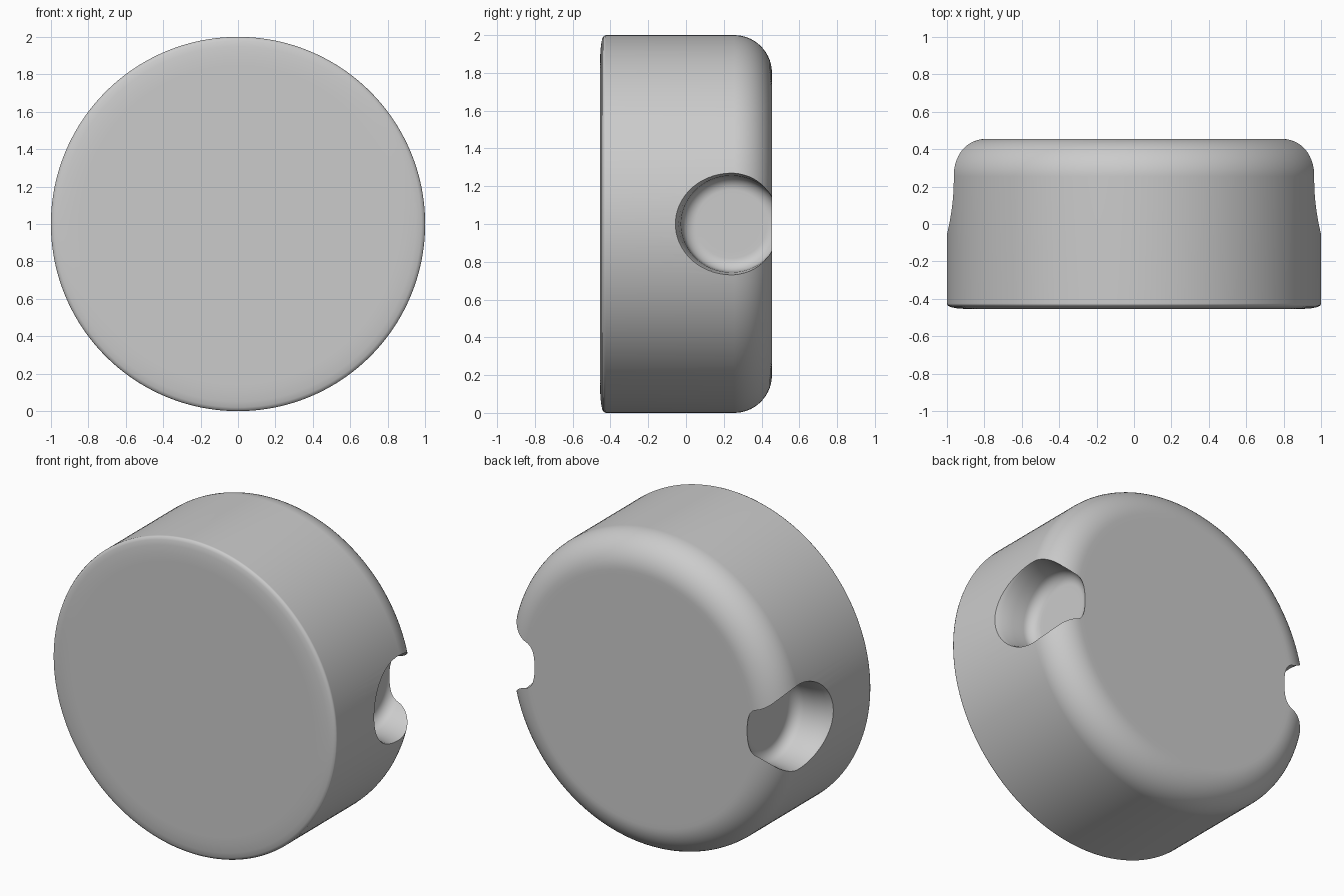
import bpy, bmesh
from math import sin, cos, pi, radians
from mathutils import Matrix

cube = bpy.data.objects.get("Cube")
if cube:
    bpy.data.objects.remove(cube, do_unlink=True)

grey = bpy.data.materials.new("plain_grey")
grey.use_nodes = True
grey.diffuse_color = (0.6, 0.6, 0.6, 1)
for node in grey.node_tree.nodes:
    if node.type == 'BSDF_PRINCIPLED':
        node.inputs["Base Color"].default_value = (0.6, 0.6, 0.6, 1)


def arc(cr, ch, radius, start, end, steps):
    """Points of a circular arc in (radius, height) space, angles in degrees."""
    angles = [radians(start + (end - start) * i / steps) for i in range(steps + 1)]
    return [(cr + radius * cos(a), ch + radius * sin(a)) for a in angles]


def lathe(name, profile, segments, matrix):
    """Turn an open profile about local z, close both ends and place it."""
    bm = bmesh.new()
    rings = [[bm.verts.new((r * cos(2 * pi * i / segments),
                            r * sin(2 * pi * i / segments), h))
              for i in range(segments)] for r, h in profile]
    for low, high in zip(rings, rings[1:]):
        for i in range(segments):
            j = (i + 1) % segments
            bm.faces.new((low[i], low[j], high[j], high[i]))
    bm.faces.new(rings[0])
    bm.faces.new(rings[-1])
    bm.transform(matrix)
    bmesh.ops.recalc_face_normals(bm, faces=bm.faces)
    mesh = bpy.data.meshes.new(name)
    bm.to_mesh(mesh)
    bm.free()
    mesh.materials.append(grey)
    obj = bpy.data.objects.new(name, mesh)
    bpy.context.collection.objects.link(obj)
    return obj


# Drum body: nearly flat front with a soft lip, straight wall, broad back fillet
half = 0.455
fillet = 0.2
profile = [(0.85, -half), (0.9, -0.454), (0.95, -0.45), (0.98, -0.444),
           (0.995, -0.436), (1.0, -0.425)]
profile += arc(1 - fillet, half - fillet, fillet, 0, 90, 14)
profile += [(0.77, half)]
body = lathe("drum_body", profile, 160,
             Matrix.Translation((0, 0, 1)) @ Matrix.Rotation(-pi / 2, 4, 'X'))

# Round side pockets: flat floor, filleted corner, slightly flared mouth
floor = 0.745
corner = 0.07
pocket = [(0.15, floor)]
pocket += arc(0.252 - corner, floor + corner, corner, -90, 0, 8)
pocket += [(0.256, 0.89), (0.268, 0.96), (0.285, 1.0), (0.3, 1.1)]

cutters = []
for side, label in ((1, "left"), (-1, "right")):
    place = (Matrix.Translation((0, 0.24, 1))
             @ Matrix.Scale(1.04, 4, (0, 1, 0))
             @ Matrix.Rotation(side * pi / 2, 4, 'Y'))
    cutter = lathe(label + "_pocket_cutter", pocket, 72, place)
    cutter.hide_render = True
    cutters.append(cutter)

bpy.ops.object.select_all(action='DESELECT')
bpy.context.view_layer.objects.active = body
body.select_set(True)
for cutter in cutters:
    cut = body.modifiers.new(cutter.name, 'BOOLEAN')
    cut.operation = 'DIFFERENCE'
    cut.solver = 'EXACT'
    cut.object = cutter
    bpy.ops.object.modifier_apply(modifier=cut.name)
for cutter in cutters:
    bpy.data.objects.remove(cutter, do_unlink=True)

# Smooth finish with crisp pocket rims
bpy.ops.object.shade_smooth_by_angle(angle=radians(40))
weighted = body.modifiers.new("even_shading", 'WEIGHTED_NORMAL')
weighted.keep_sharp = True
